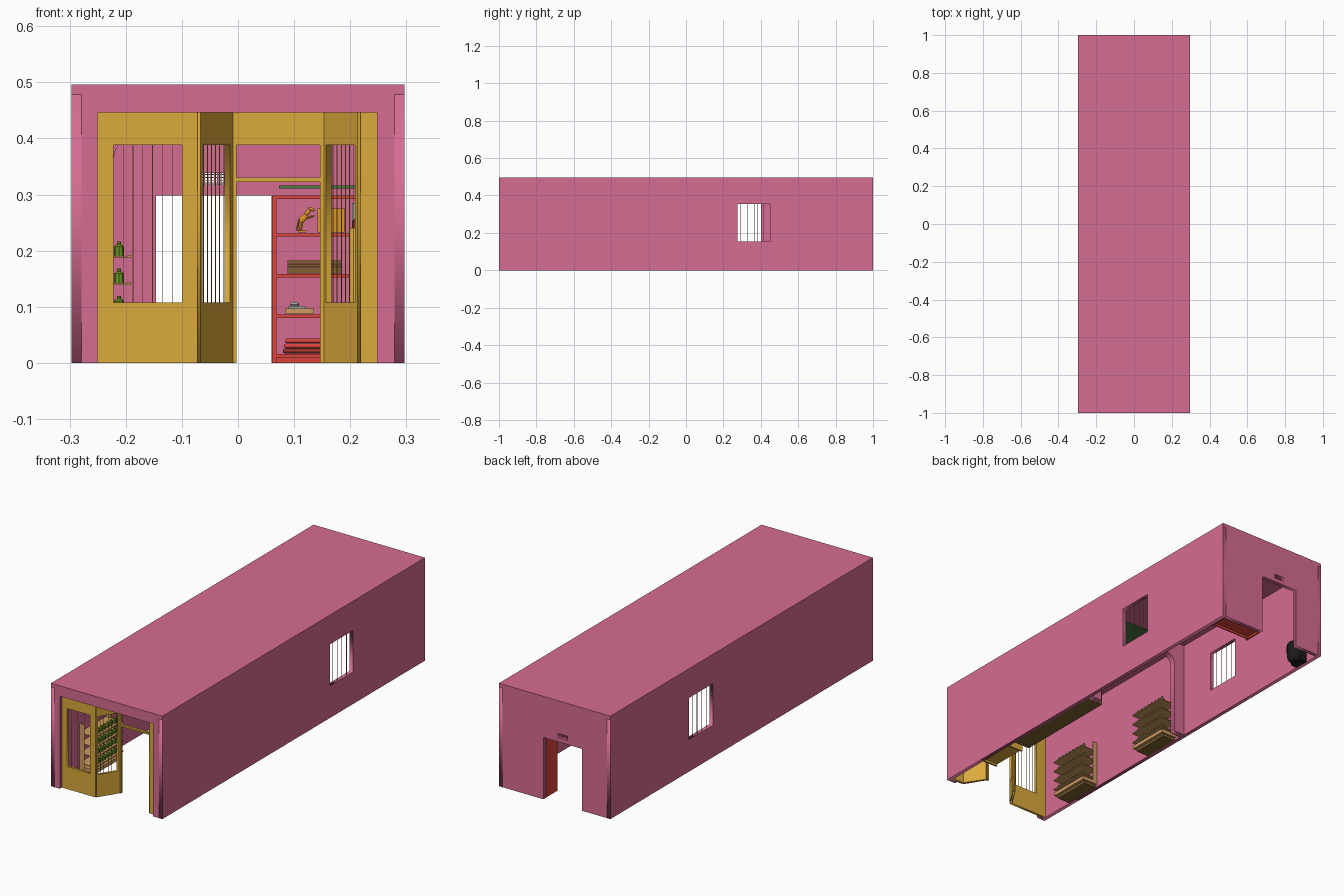
import bpy, math
from mathutils import Matrix, Vector

if "Cube" in bpy.data.objects:
    bpy.data.objects.remove(bpy.data.objects["Cube"])

COL = dict(pink=(.67, .15, .29), yellow=(.71, .40, .045), red=(.72, .06, .045), green=(.15, .3, .02),
           brown=(.22, .12, .03), tan=(.62, .33, .12), dark_red=(.3, .03, .02), black=(.01, .01, .01),
           maroon=(.35, .02, .1), grey=(.4, .4, .38), gold=(.7, .3, .02), dark_green=(.06, .2, .05))
MATS = {}
for k, c in COL.items():
    MATS[k] = bpy.data.materials.new(k)
    MATS[k].diffuse_color = (*c, 1)


def add(name, mesh, col):
    ob = bpy.data.objects.new(name, mesh)
    bpy.context.collection.objects.link(ob)
    mesh.materials.clear()
    mesh.materials.append(MATS[col])
    return ob


def box(name, x0, x1, y0, y1, z0, z1, col):
    v = [(x, y, z) for x in (x0, x1) for y in (y0, y1) for z in (z0, z1)]
    f = [(0, 1, 3, 2), (4, 6, 7, 5), (0, 4, 5, 1), (2, 3, 7, 6), (0, 2, 6, 4), (1, 5, 7, 3)]
    m = bpy.data.meshes.new(name)
    m.from_pydata(v, [], f)
    return add(name, m, col)


def rect(x0, x1, z0, z1):
    return [(x0, z0), (x1, z0), (x1, z1), (x0, z1)]


def panel(name, loops, p, angle, t, col):
    """Upright plate from an outline plus holes, turned by angle about z."""
    cu = bpy.data.curves.new(name, 'CURVE')
    cu.dimensions, cu.fill_mode, cu.extrude = '2D', 'BOTH', t / 2
    for loop in loops:
        s = cu.splines.new('POLY')
        s.points.add(len(loop) - 1)
        for pt, (a, b) in zip(s.points, loop):
            pt.co = (a, b, 0, 1)
        s.use_cyclic_u = True
    tmp = bpy.data.objects.new(name + "_curve", cu)
    bpy.context.collection.objects.link(tmp)
    bpy.context.view_layer.update()
    m = bpy.data.meshes.new_from_object(tmp.evaluated_get(bpy.context.evaluated_depsgraph_get()))
    bpy.data.objects.remove(tmp)
    m.transform(Matrix.Translation(p) @ Matrix.Rotation(angle, 4, 'Z') @ Matrix.Rotation(math.pi / 2, 4, 'X'))
    return add(name, m, col)


def smooth(ob):
    bpy.ops.object.select_all(action='DESELECT')
    ob.select_set(True)
    bpy.context.view_layer.objects.active = ob
    bpy.ops.object.shade_smooth_by_angle(angle=math.radians(40))


def lathe(name, profile, x, y, col, n=10):
    """Turned part from (radius, z) points."""
    v = [(x + r * math.cos(2 * math.pi * i / n), y + r * math.sin(2 * math.pi * i / n), z)
         for r, z in profile for i in range(n)]
    f = [(k * n + i, k * n + (i + 1) % n, (k + 1) * n + (i + 1) % n, (k + 1) * n + i)
         for k in range(len(profile) - 1) for i in range(n)]
    f += [tuple(range(n))[::-1], tuple(range(len(v) - n, len(v)))]
    m = bpy.data.meshes.new(name)
    m.from_pydata(v, [], f)
    ob = add(name, m, col)
    smooth(ob)
    return ob


def ball(name, c, r, tilt, col):
    bpy.ops.mesh.primitive_uv_sphere_add(segments=10, ring_count=6, location=c, rotation=(0, tilt, 0), scale=r)
    ob = bpy.context.object
    ob.name = name
    ob.data.materials.append(MATS[col])
    smooth(ob)


# Building shell, open underneath
W, T, H = .297, .018, .496
XI, ZC = W - T, H - T
Q = math.pi / 2
box("roof", -W, W, -1, 1, ZC, H, 'pink')
panel("right_wall", [rect(-1, 1, 0, ZC), rect(.275, .45, .155, .355)], (W - T / 2, 0, 0), Q, T, 'pink')
panel("left_wall", [rect(-1, 1, 0, ZC), rect(.22, .40, .155, .355)], (-W + T / 2, 0, 0), Q, T, 'pink')
panel("front_wall", [[(-XI, 0), (-.25, 0), (-.25, .446), (.248, .446), (.248, 0), (XI, 0), (XI, ZC), (-XI, ZC)]],
      (0, -1 + T / 2, 0), 0, T, 'pink')
panel("back_wall", [[(-XI, 0), (-.146, 0), (-.146, .298), (.06, .298), (.06, 0), (XI, 0), (XI, ZC), (-XI, ZC)],
                    rect(-.068, -.018, .318, .338)], (0, 1 - T / 2, 0), 0, T, 'pink')

# Vent grille over the back door
for i in range(9):
    x = -.066 + i * .006
    box("vent_bar_upright", x - .001, x + .001, .985, .988, .318, .338, 'pink')
for i in range(4):
    z = .3205 + i * .005
    box("vent_bar_level", -.068, -.018, .985, .988, z - .0008, z + .0008, 'pink')

# Partition with a rounded archway
arch = [(-XI, 0), (-.222, 0)]
arch += [(-.172 - .05 * math.cos(a), .36 + .05 * math.sin(a)) for a in [i * Q / 8 for i in range(9)]]
arch += [(-x, z) for x, z in reversed(arch)] + [(XI, ZC), (-XI, ZC)]
panel("arch_partition", [arch], (0, .015, 0), 0, .03, 'pink')

# Thin upright bars in both side windows
for s, y0, y1 in ((1, .275, .45), (-1, .22, .40)):
    for i in range(1, 5):
        y = y0 + (y1 - y0) * i / 5
        x = s * (W - T / 2)
        box("side_window_bar", x - .001, x + .001, y - .001, y + .001, .155, .355, 'pink')

# Shop front: flat display panels, splayed panels and recessed doorway
YF, YD, FT = -.978, -.88, .012


def shop_panel(name, a, b, w0, w1):
    d = Vector(b) - Vector(a)
    L, ang = d.length, math.atan2(d.y, d.x)
    loops = [rect(0, L, 0, ZC)]
    if w1 > w0:
        loops.append(rect(w0 * L, w1 * L, .108, .388))
        for i in range(1, 7):
            u = (w0 + (w1 - w0) * i / 7) * L
            panel(name + "_bar", [rect(u - .0006, u + .0006, .108, .388)], (*a, 0), ang, .0012, 'yellow')
    panel(name, loops, (*a, 0), ang, FT, 'yellow')


shop_panel("left_display_front", (-XI, YF), (-.072, YF), .275, .865)
shop_panel("left_display_side", (-.072, YF), (-.012, YD), .06, .88)
shop_panel("right_display_side", (.157, YD), (.218, YF), .08, .93)
shop_panel("right_display_front", (.218, YF), (XI, YF), 0, 0)
panel("door_frame", [[(-.012, 0), (-.003, 0), (-.003, .322), (.146, .322), (.146, 0), (.157, 0), (.157, ZC), (-.012, ZC)],
                     rect(-.003, .146, .33, .388)], (0, YD, 0), 0, FT, 'yellow')


# Bottle with sloping shoulder
def bottle(x, y, z, col, r=.008, h=.024):
    lathe("bottle", [(r, z), (r, z + h * .65), (r * .4, z + h * .8), (r * .4, z + h)], x, y, col, 8)


# Bottle shelves along the left wall
for y0, y1 in ((-.81, -.60), (-.24, -.03)):
    box("shelf_base", -XI, -.195, y0, y1, .012, .03, 'tan')
    box("shelf_plinth", -XI, -.21, y0 + .01, y1 - .01, 0, .012, 'brown')
    for y in (y0, y1 - .006):
        box("shelf_side", -XI, -.255, y, y + .006, .03, .235, 'tan')
    for i in range(4):
        z = .045 + .0485 * i
        box("shelf_board", -XI, -.195, y0, y1, z - .003, z, 'tan')
        box("shelf_lip", -.197, -.191, y0, y1, z - .003, z + .002, 'tan')
        for j in range(8):
            y = y0 + .018 + j * (y1 - y0 - .036) / 7
            bottle(-.212, y, z, 'green', .009, .026)

# Counter along the right wall
box("counter_body", .195, XI, -.53, .0, 0, .095, 'brown')
box("counter_top", .188, XI, -.535, .0, .095, .105, 'tan')

# Bottle rack on the right wall
for y in (-.76, -.578):
    box("rack_side", .2, XI, y, y + .008, 0, .24, 'yellow')
for i in range(6):
    z = .01 + .044 * i
    box("rack_board", .2, XI, -.752, -.578, z, z + .004, 'yellow')
    for j in range(6):
        bottle(.212, -.735 + j * .028, z + .004, 'dark_red' if (i + j) % 2 else 'maroon', .008, .03)
box("rack_box", .203, .26, -.72, -.62, .234, .285, 'grey')

# Hanging green shelf
box("high_shelf", .073, XI, .08, .25, .311, .316, 'dark_green')

# Red bookcase in the back corner
YB0, YB1 = .89, 1 - T
for x in (.061, XI - .008):
    box("bookcase_side", x, x + .008, YB0, YB1, 0, .298, 'red')
for z in (.016, .086, .158, .231, .292):
    box("bookcase_board", .069, XI - .008, YB0, YB1, z - .006 if z < .29 else z, z if z < .29 else z + .006, 'red')
box("bookcase_kick", .069, XI - .008, YB0 + .01, YB0 + .016, 0, .011, 'red')

# Folded blankets
for i, c in enumerate(('dark_red', 'red', 'red')):
    o = box("blanket", .08 + .002 * i, .2, YB0 + .01, YB1 - .015, .017 + i * .009, .0255 + i * .009, c)
    b = o.modifiers.new("soft", 'BEVEL')
    b.width, b.segments = .004, 3
# Carving on a stand
box("stand", .085, .135, .905, .95, .087, .097, 'tan')
box("carving_base", .09, .12, .915, .94, .097, .101, 'grey')
ball("carving", (.101, .927, .104), (.009, .008, .005), 0, 'grey')
# Slatted chest
for i in range(4):
    box("chest_slat", .088, .185, .9, .96, .159 + i * .006, .1642 + i * .006, 'brown')
# Rearing horse statuette
box("horse_base", .107, .122, .915, .935, .232, .236, 'gold')
for n, x, z, rx, rz, t in (("body", .116, .257, .012, .006, -.8), ("neck", .124, .268, .008, .004, -.9),
                           ("head", .131, .274, .007, .003, .5), ("hind_leg", .112, .243, .003, .011, .3),
                           ("fore_leg", .129, .26, .009, .002, -.3), ("tail", .107, .247, .002, .012, .2)):
    ball("horse_" + n, (x, .925, z), (rx, .004, rz), t, 'gold')
box("picture_frame", .142, .19, .93, .94, .232, .275, 'gold')

# Stove near the back of the left wall
lathe("stove_body", [(.02, .0), (.034, .015), (.038, .05), (.038, .09), (.03, .1)], -.238, .88, 'black', 14)
box("stove_back", -XI, -.245, .845, .915, .0, .1, 'black')

for m in bpy.data.materials:
    if m.users and not m.is_grease_pencil:
        m.use_nodes = True
        m.node_tree.nodes["Principled BSDF"].inputs["Base Color"].default_value = m.diffuse_color
